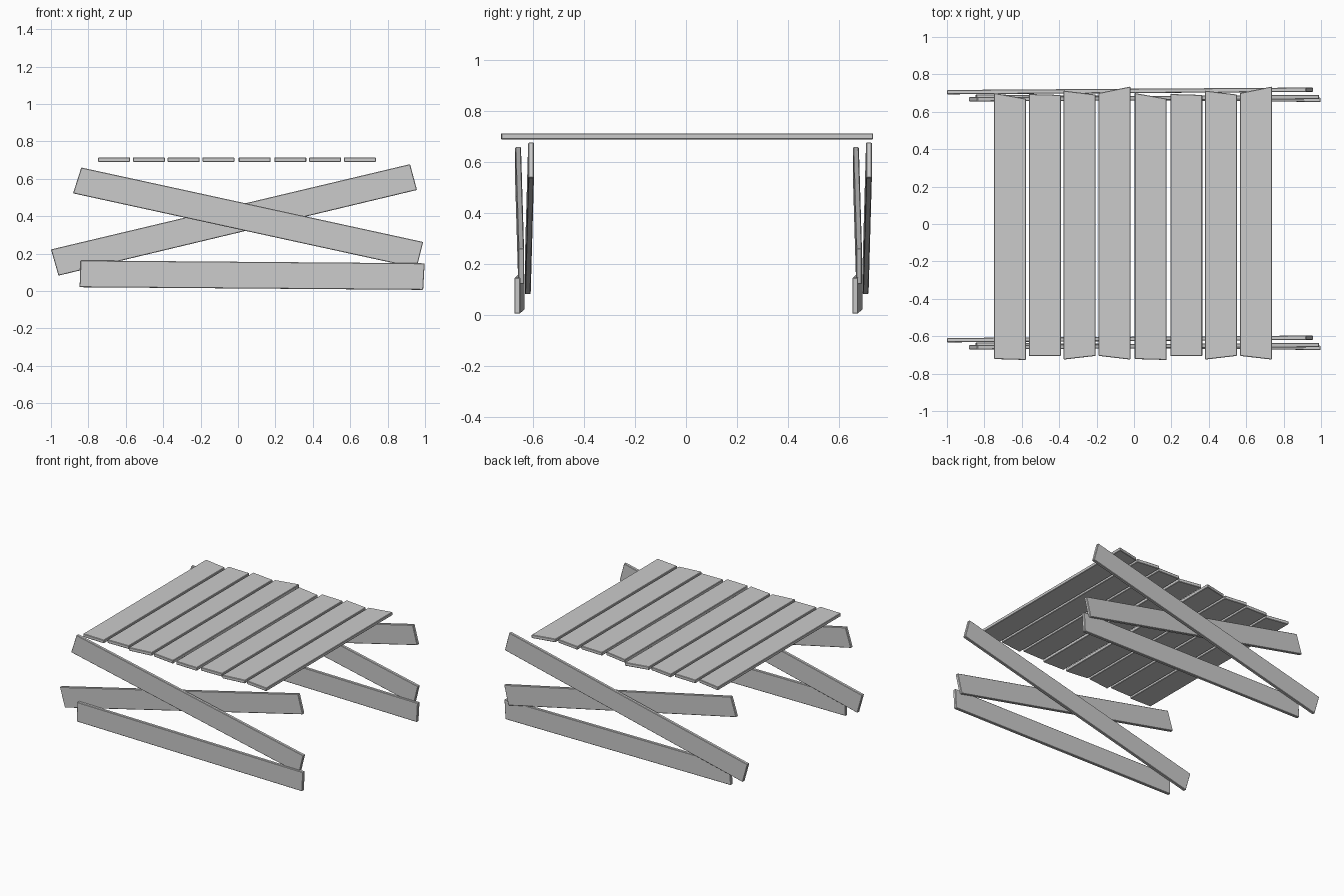
import bpy, bmesh
from mathutils import Vector

if "Cube" in bpy.data.objects:
    bpy.data.objects.remove(bpy.data.objects["Cube"])


def plank(name, quad_a, quad_b):
    """Six-sided board lofted between two matching four-corner faces."""
    bm = bmesh.new()
    a = [bm.verts.new(p) for p in quad_a]
    b = [bm.verts.new(p) for p in quad_b]
    bm.faces.new(a)
    bm.faces.new(b[::-1])
    for i in range(4):
        j = (i + 1) % 4
        bm.faces.new((a[i], b[i], b[j], a[j]))
    bmesh.ops.recalc_face_normals(bm, faces=bm.faces)
    # small worn chamfer on every edge
    bmesh.ops.bevel(bm, geom=bm.edges[:], offset=0.003, segments=1,
                    affect='EDGES', profile=0.5)
    me = bpy.data.meshes.new(name)
    bm.to_mesh(me)
    bm.free()
    ob = bpy.data.objects.new(name, me)
    bpy.context.collection.objects.link(ob)
    return ob


# Table top slats: uneven saw cuts as (back left, back right, front left, front right)
cuts = [(0.70, 0.67, -0.722, -0.727), (0.695, 0.69, -0.707, -0.705),
        (0.713, 0.692, -0.725, -0.705), (0.70, 0.735, -0.705, -0.725)]
lefts = [-0.748, -0.562, -0.376, -0.19, 0.004, 0.194, 0.38, 0.566]
for i, x0 in enumerate(lefts):
    x1 = x0 + 0.171
    bl, br, fl, fr = cuts[i % 4]
    outline = [(x0, fl), (x1, fr), (x1, br), (x0, bl)]
    plank(f"top_slat_{i + 1}",
          [(x, y, 0.69) for x, y in outline],
          [(x, y, 0.714) for x, y in outline])

# Side frames: front outline (top left, top right, bottom right, bottom left),
# then y of the board centre at its left and right end
boards = {
    "bottom_rail": ([(-0.842, 0.163), (0.998, 0.148), (0.99, 0.006), (-0.847, 0.02)],
                    -0.645, -0.662),
    "falling_brace": ([(-0.838, 0.66), (0.99, 0.262), (0.955, 0.122), (-0.882, 0.522)],
                      -0.659, -0.647),
    "rising_brace": ([(-1.0, 0.222), (0.92, 0.678), (0.957, 0.54), (-0.96, 0.082)],
                     -0.621, -0.608),
}
half = 0.0115
for side, shift in (("front", 0.0), ("back", 1.326)):
    for name, (outline, y_left, y_right) in boards.items():
        ys = [y_left, y_right, y_right, y_left]
        plank(f"{side}_{name}",
              [(x, y + shift - half, z) for (x, z), y in zip(outline, ys)],
              [(x, y + shift + half, z) for (x, z), y in zip(outline, ys)])
